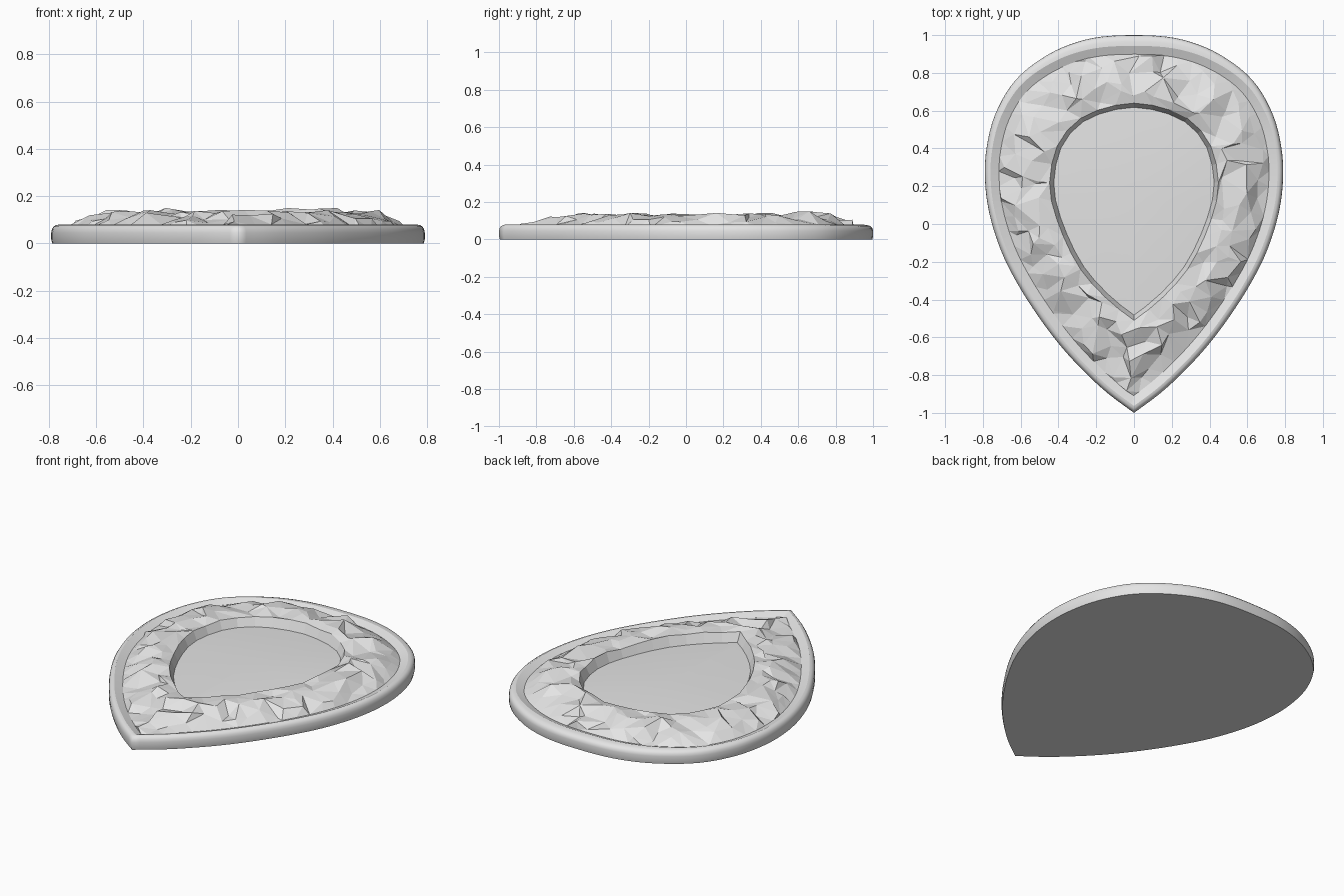
import bpy, bmesh, math, random
from mathutils import Vector
from mathutils.geometry import delaunay_2d_cdt, interpolate_bezier

random.seed(5)
cube = bpy.data.objects.get("Cube")
if cube:
    bpy.data.objects.remove(cube)

stone = bpy.data.materials.new("light grey stone")
stone.use_nodes = True
GREY = (0.78, 0.78, 0.78, 1)
stone.diffuse_color = GREY
stone.node_tree.nodes["Principled BSDF"].inputs["Base Color"].default_value = GREY

# Right halves of the two teardrops, from the round back to the pointed front
OUTLINE = [(0, 1), (.23, .982), (.435, .908), (.62, .77), (.733, .585), (.783, .385),
           (.787, .2), (.757, .02), (.692, -.17), (.6, -.345), (.492, -.51),
           (.385, -.65), (.27, -.775), (.143, -.893), (0, -1)]
PIT = [(0, .64), (.2, .6), (.325, .525), (.412, .4), (.447, .2), (.4, 0),
       (.29, -.23), (.14, -.4), (0, -.51)]


def teardrop(points, count):
    """Smooth a half outline, space it evenly and mirror it into a closed loop."""
    p = [Vector(q) for q in points]
    p = [Vector((-p[1].x, p[1].y))] + p + [2 * p[-1] - p[-2]]
    dense = []
    for a, b, c, d in zip(p, p[1:], p[2:], p[3:]):
        dense += interpolate_bezier(b, b + (c - a) / 6, c - (d - b) / 6, c, 16)[:-1]
    dense.append(p[-2])
    dense = [Vector(v[:2]) for v in dense]
    run = [0]
    for a, b in zip(dense, dense[1:]):
        run.append(run[-1] + (b - a).length)
    half, j = [], 0
    for i in range(count + 1):
        want = run[-1] * i / count
        while j < len(run) - 2 and run[j + 1] < want:
            j += 1
        half.append(dense[j].lerp(dense[j + 1], (want - run[j]) / (run[j + 1] - run[j])))
    half[0].x = half[-1].x = 0
    return half + [Vector((-v.x, v.y)) for v in half[-2:0:-1]]


def inset(loop, dist, back=0.0):
    """Offset a clockwise loop inwards with mitred corners, wider at the back."""
    out = []
    for i, v in enumerate(loop):
        a = (v - loop[i - 1]).normalized()
        b = (loop[(i + 1) % len(loop)] - v).normalized()
        n1, n2 = Vector((a.y, -a.x)), Vector((b.y, -b.x))
        d = dist + back * max(0, v.y) ** 4
        out.append(v + (n1 + n2) * d / (1 + n1.dot(n2)))
    return out


def finish(name, bm, smooth_angle=None):
    bmesh.ops.recalc_face_normals(bm, faces=bm.faces)
    # Open surfaces should face upwards
    if sum(f.normal.z * f.calc_area() for f in bm.faces) < -.01:
        bmesh.ops.reverse_faces(bm, faces=bm.faces)
    mesh = bpy.data.meshes.new(name)
    bm.to_mesh(mesh)
    bm.free()
    obj = bpy.data.objects.new(name, mesh)
    bpy.context.collection.objects.link(obj)
    mesh.materials.append(stone)
    if smooth_angle:
        bpy.ops.object.select_all(action='DESELECT')
        obj.select_set(True)
        bpy.context.view_layer.objects.active = obj
        bpy.ops.object.shade_smooth_by_angle(angle=math.radians(smooth_angle))


def skin(bm, rings):
    for r, s in zip(rings, rings[1:]):
        for i in range(len(r)):
            bm.faces.new((r[i - 1], r[i], s[i], s[i - 1]))


def ring(bm, loop, z):
    return [bm.verts.new((v.x, v.y, z)) for v in loop]


# Base rim: rounded side running up to a narrow lip
outer = teardrop(OUTLINE, 64)
bm = bmesh.new()
skin(bm, [ring(bm, inset(outer, d, back), z) for d, back, z in [
    (.004, 0, 0), (0, 0, .018), (0, 0, .045), (.003, 0, .06),
    (.01, .005, .071), (.019, .015, .077), (.03, .027, .079)]])
finish("base_rim", bm, 75)

# Flat underside
bm = bmesh.new()
bm.faces.new(reversed(ring(bm, inset(outer, .004), 0)))
bm.faces.ensure_lookup_table()
bm.normal_update()
if bm.faces[0].normal.z > 0:
    bm.faces[0].normal_flip()
mesh = bpy.data.meshes.new("underside")
bm.to_mesh(mesh)
bm.free()
mesh.materials.append(stone)
bpy.context.collection.objects.link(bpy.data.objects.new("underside", mesh))

# Bevel from the lip down to the rocks
bm = bmesh.new()
skin(bm, [ring(bm, inset(outer, .03, .027), .079), ring(bm, inset(outer, .075, .027), .061)])
finish("inner_bevel", bm, 32)

# Rocky border: scattered points triangulated between the rim and the pit
border = inset(teardrop(OUTLINE, 32), .073, .027)
pit = teardrop(PIT, 16)
nb, np_ = len(border), len(pit)
fine_border, fine_pit = inset(teardrop(OUTLINE, 120), .075, .027), teardrop(PIT, 120)
placed = []
for _ in range(2500):
    k = random.randrange(len(fine_border))
    t = random.uniform(.1, .88)
    q = fine_border[k].lerp(fine_pit[k], t)
    if all((q - o).length > .062 for o, _ in placed):
        placed.append((q, t))
coords = border + pit + [q for q, _ in placed]
edges = [(i, (i + 1) % nb) for i in range(nb)]
edges += [(nb + i, nb + (i + 1) % np_) for i in range(np_)]
verts, _, faces, origin, _, _ = delaunay_2d_cdt(coords, edges, [], 1, 1e-5)

bm = bmesh.new()
made, kind = [], []
for v, src in zip(verts, origin):
    s = src[0] if src else 0
    x, y = v.x, v.y
    if s < nb:
        z = .06
    elif s < nb + np_:
        z = .124 + random.uniform(-.007, .007)
    else:
        # Rocks rise quickly at the back and gently towards the point
        t = placed[s - nb - np_][1]
        z = .07 + .058 * min(1, t * (2 + 1.1 * min(0, y))) + random.uniform(-.019, .022)
        x += random.uniform(-.028, .028)
        y += random.uniform(-.028, .028)
    made.append(bm.verts.new((x, y, z)))
    kind.append(nb <= s < nb + np_)
for f in faces:
    if not all(kind[i] for i in f):
        bm.faces.new([made[i] for i in f])
# Steep wall down into the pit
lip = {origin[i][0] - nb: made[i] for i in range(len(made)) if kind[i]}
skin(bm, [[lip[i] for i in range(np_)], ring(bm, inset(pit, .024), .068)])
finish("rocky_border", bm)

# Pit floor: a smooth, very shallow dome
bm = bmesh.new()
floor = inset(teardrop(PIT, 40), .02)
centre = Vector((0, .13))
rings = [ring(bm, [centre.lerp(v, s) for v in floor], .072 + .014 * (1 - s * s))
         for s in (1, .85, .65, .4, .15)]
skin(bm, rings)
bm.faces.new(rings[-1])
finish("pit_floor", bm, 32)
